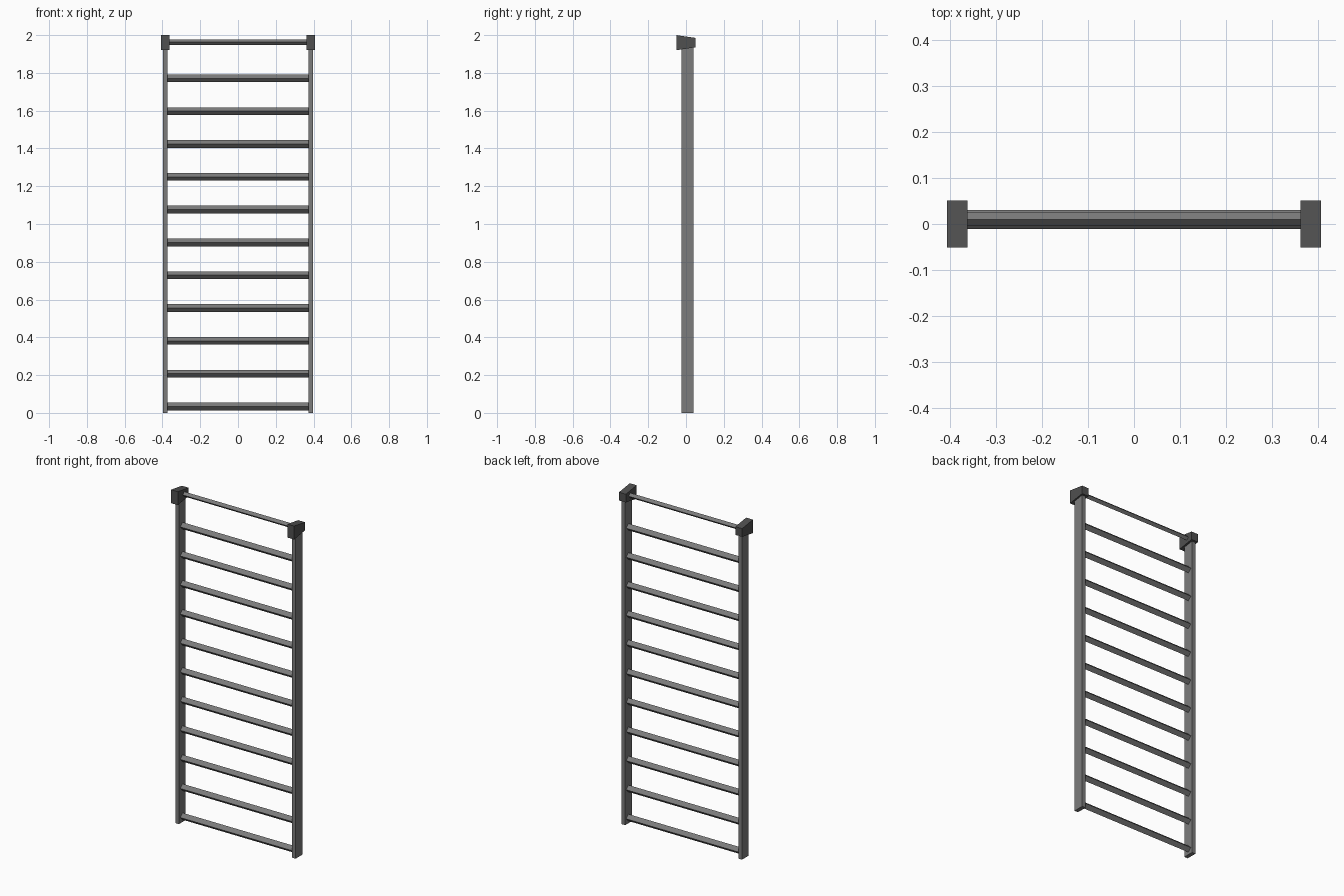
import bpy, math

if "Cube" in bpy.data.objects:
    bpy.data.objects.remove(bpy.data.objects["Cube"])


def material(name, v):
    m = bpy.data.materials.new(name)
    m.diffuse_color = (v, v, v, 1)
    m.use_nodes = True
    m.node_tree.nodes["Principled BSDF"].inputs["Base Color"].default_value = m.diffuse_color
    return m


grey = material("mid grey", 0.2)
dark = material("dark grey", 0.08)


def prism(name, profile, x0, x1, mat):
    """Extrude a (y, z) profile along x from x0 to x1."""
    n = len(profile)
    verts = [(x, y, z) for x in (x0, x1) for y, z in profile]
    faces = [tuple(reversed(range(n))), tuple(range(n, 2 * n))]
    faces += [(i, (i + 1) % n, n + (i + 1) % n, n + i) for i in range(n)]
    me = bpy.data.meshes.new(name)
    me.from_pydata(verts, [], faces)
    me.materials.append(mat)
    ob = bpy.data.objects.new(name, me)
    bpy.context.collection.objects.link(ob)
    return ob


def rung(name, z, r):
    # four-sided bar standing on its edge
    pts = [(0.01 + r * math.cos(k * math.pi / 2), z + r * math.sin(k * math.pi / 2))
           for k in range(4)]
    prism(name, pts, -0.38, 0.38, grey)


# side rails and tapered end caps
rail = [(-0.024, 0), (0.04, 0), (0.04, 1.96), (-0.024, 1.96)]
cap = [(-0.051, 1.92), (0.051, 1.936), (0.051, 1.985), (-0.051, 2.0)]
for side, s in (("left", -1), ("right", 1)):
    prism(side + "_rail", rail, *sorted((s * 0.374, s * 0.398)), grey)
    prism(side + "_cap", cap, *sorted((s * 0.362, s * 0.407)), dark)

# evenly spaced rungs, plus a thinner one between the caps
for i in range(11):
    rung("rung_%d" % (i + 1), 0.034 + i * 0.1737, 0.0205)
rung("top_rung", 1.963, 0.0145)
